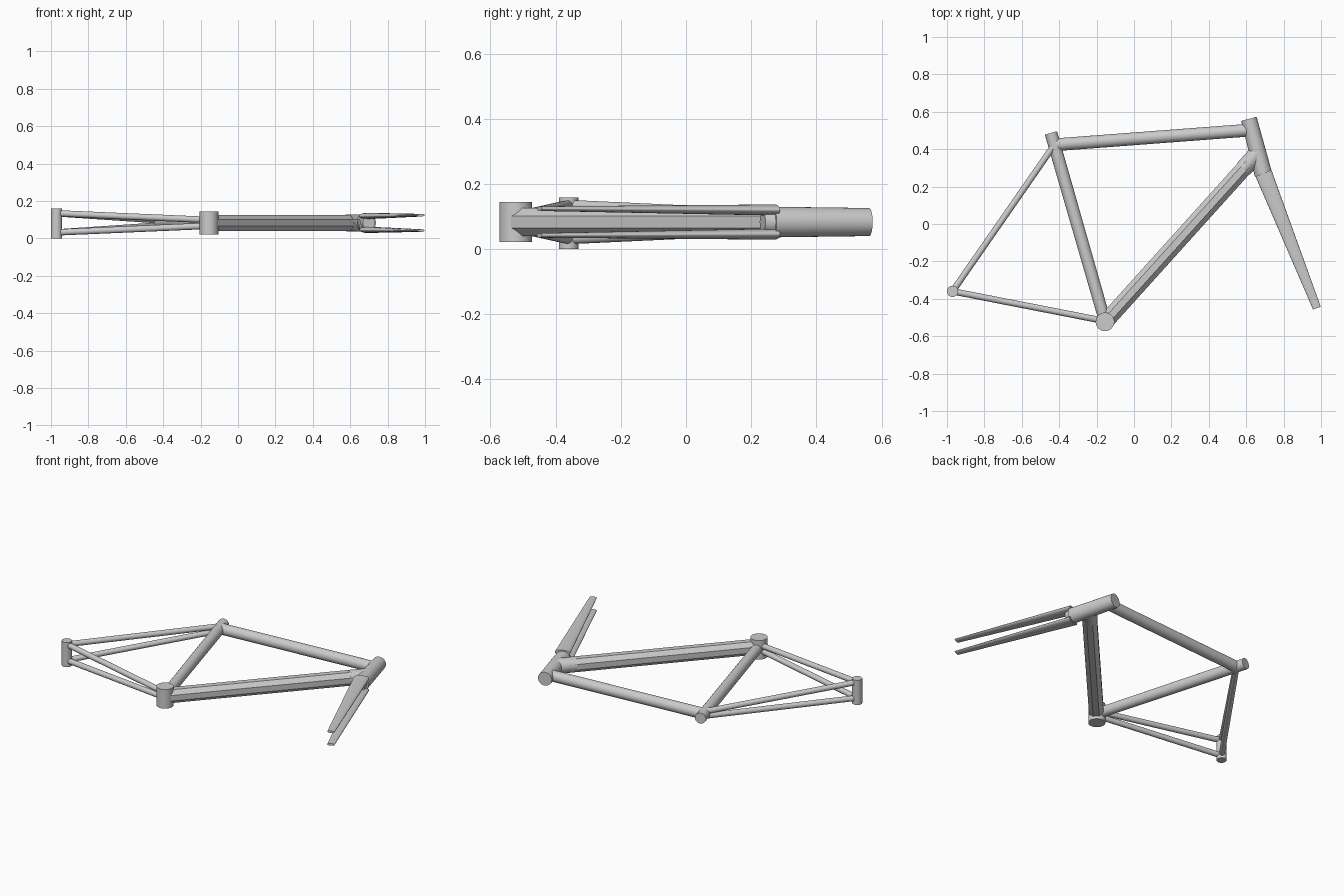
import bpy, bmesh, math
from mathutils import Vector

if "Cube" in bpy.data.objects:
    bpy.data.objects.remove(bpy.data.objects["Cube"])

C = 0.083  # mid-plane height of the frame lying on its side


def tube(name, a, b, ra, rb, sides=32, angle=35, turn=0.0):
    """Tapered tube from a to b; ra/rb are (in-plane, upward) half widths."""
    a, b = Vector(a), Vector(b)
    d = (b - a).normalized()
    up = Vector((0, 0, 1)) if abs(d.z) < 0.9 else Vector((0, 1, 0))
    u = d.cross(up).normalized()
    v = u.cross(d)
    bm = bmesh.new()
    rings = []
    for p, r in ((a, ra), (b, rb)):
        ring = []
        for i in range(sides):
            t = math.tau * i / sides + turn
            ring.append(bm.verts.new(p + u * r[0] * math.cos(t) + v * r[1] * math.sin(t)))
        rings.append(ring)
    for i in range(sides):
        j = (i + 1) % sides
        bm.faces.new((rings[0][i], rings[0][j], rings[1][j], rings[1][i]))
    bm.faces.new(rings[0])
    bm.faces.new(rings[1])
    bmesh.ops.recalc_face_normals(bm, faces=bm.faces)
    me = bpy.data.meshes.new(name)
    bm.to_mesh(me)
    bm.free()
    ob = bpy.data.objects.new(name, me)
    bpy.context.collection.objects.link(ob)
    if angle:
        bpy.ops.object.select_all(action='DESELECT')
        ob.select_set(True)
        bpy.context.view_layer.objects.active = ob
        bpy.ops.object.shade_smooth_by_angle(angle=math.radians(angle))
    return ob


def rod(name, a, b, r, r2=None, **kw):
    r2 = r if r2 is None else r2
    return tube(name, a, b, (r, r), (r2, r2), **kw)


# Shells across the frame
rod("bottom_bracket", (-.155, -.523, .022), (-.155, -.523, .145), .05)
rod("rear_axle", (-.97, -.36, 0), (-.97, -.36, .159), .03)

# Main triangle
rod("seat_tube", (-.155, -.52, C), (-.444, .487, C), .032, .034)
rod("top_tube", (-.43, .423, C), (.62, .502, C), .034)
rod("head_tube", (.614, .562, C), (.692, .266, C), .043, .047)

# Faceted down tube with a round joint at the head
s = .043 / math.cos(math.pi / 8)
rod("down_tube", (-.15, -.52, C), (.615, .328, C), s, sides=8, angle=0, turn=math.pi / 8)
rod("down_tube_joint", (.585, .295, C), (.66, .378, C), .046)

# Paired stays and fork blades
for side, k in (("upper", 1), ("lower", -1)):
    axle = (-.97, -.36, C + k * .051)
    rod(side + "_chain_stay", axle, (-.16, -.518, C + k * .016), .017)
    rod(side + "_seat_stay", axle, (-.435, .41, C + k * .015), .017)
    tube(side + "_fork_blade", (.692, .272, C + k * .037), (.978, -.45, C + k * .041),
         (.046, .017), (.022, .007))

# Short crown under the head tube
rod("fork_crown", (.688, .28, C), (.7, .235, C), .04, .034)
